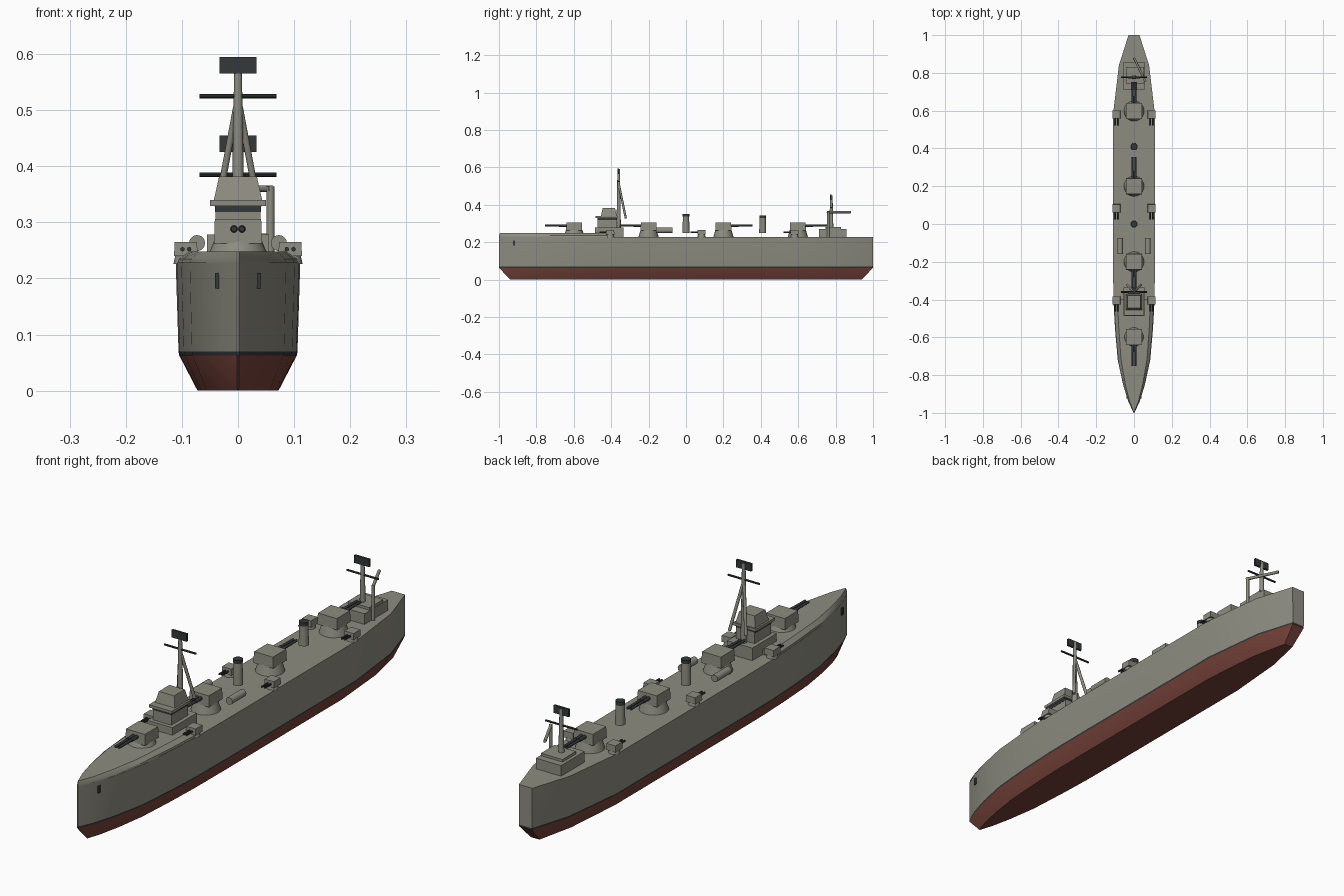
import bpy, bmesh, math
from mathutils import Vector

cube = bpy.data.objects.get("Cube")
if cube:
    bpy.data.objects.remove(cube, do_unlink=True)


def material(name, rgb):
    m = bpy.data.materials.new(name)
    m.use_nodes = True
    m.diffuse_color = (*rgb, 1)
    bsdf = next(n for n in m.node_tree.nodes if n.type == 'BSDF_PRINCIPLED')
    bsdf.inputs["Base Color"].default_value = (*rgb, 1)
    return m


GREY = material("warm_grey_paint", (0.27, 0.265, 0.22))
RED = material("red_antifouling", (0.18, 0.055, 0.042))
DARK = material("dark_gunmetal", (0.033, 0.04, 0.042))


def finish(name, bm, mats, smooth=0):
    bmesh.ops.recalc_face_normals(bm, faces=bm.faces)
    me = bpy.data.meshes.new(name)
    bm.to_mesh(me)
    bm.free()
    for m in mats:
        me.materials.append(m)
    ob = bpy.data.objects.new(name, me)
    bpy.context.collection.objects.link(ob)
    if smooth:
        bpy.ops.object.select_all(action='DESELECT')
        ob.select_set(True)
        bpy.context.view_layer.objects.active = ob
        bpy.ops.object.shade_smooth_by_angle(angle=math.radians(smooth))
    return ob


def box(name, x, y, z, mat=GREY, taper=1.0):
    """Box from (min, max) ranges; taper scales the top face."""
    bm = bmesh.new()
    bmesh.ops.create_cube(bm, size=1)
    for v in bm.verts:
        k = taper if v.co.z > 0 else 1
        v.co = Vector((sum(x) / 2 + v.co.x * k * (x[1] - x[0]),
                       sum(y) / 2 + v.co.y * k * (y[1] - y[0]),
                       z[0] if v.co.z < 0 else z[1]))
    return finish(name, bm, [mat])


def rod(name, a, b, r1, r2=None, mat=GREY, sides=12):
    """Round bar or cone from point a to point b."""
    a, b = Vector(a), Vector(b)
    d = b - a
    bm = bmesh.new()
    bmesh.ops.create_cone(bm, cap_ends=True, segments=sides, radius1=r1,
                          radius2=r1 if r2 is None else r2, depth=d.length)
    rot = d.to_track_quat('Z', 'Y')
    for v in bm.verts:
        v.co = rot @ v.co + (a + b) / 2
    return finish(name, bm, [mat], 40)


# Hull stations: (y, half width at deck)
STATIONS = [(-1, .002), (-.94, .03), (-.85, .058), (-.72, .086), (-.55, .101),
            (-.4, .109), (-.2, .111), (.2, .111), (.58, .111), (.84, .08), (1, .029)]


def loft(name, stations, levels, mats, pick, smooth):
    """Stack scaled outlines; levels hold (z, width scale, length scale)."""
    bm = bmesh.new()
    rings = []
    for z, kw, kl in levels:
        left = [bm.verts.new((w * kw, y * kl, z)) for y, w in stations]
        right = [bm.verts.new((-w * kw, y * kl, z)) for y, w in reversed(stations)]
        rings.append(left + right)
    n = len(rings[0])
    for i, (lo, hi) in enumerate(zip(rings, rings[1:])):
        for j in range(n):
            f = bm.faces.new((lo[j], lo[(j + 1) % n], hi[(j + 1) % n], hi[j]))
            f.material_index = pick(i)
    # Caps made of strips across the beam
    for ring, idx in ((rings[0], pick(0)), (rings[-1], pick(len(levels)))):
        for j in range(n // 2 - 1):
            f = bm.faces.new((ring[j], ring[j + 1], ring[n - 2 - j], ring[n - 1 - j]))
            f.material_index = idx
    return finish(name, bm, mats, smooth)


# Hull with red bottom, dark waterline and grey sides
loft("hull", STATIONS,
     [(0, .65, .94), (.063, .945, 1), (.07, .955, 1), (.228, 1, 1)],
     [RED, DARK, GREY], lambda i: min(i, 2), 35)

# Raised forecastle with sloping edges
fore = [s for s in STATIONS if s[0] <= -.4]
loft("forecastle", fore, [(.227, .99, 1), (.235, .97, 1), (.248, .8, .995)],
     [GREY], lambda i: 0, 30)

# Anchors
for side in (-1, 1):
    box("anchor", sorted((side * .033, side * .041)), (-.925, -.913), (.182, .21), DARK)


# Main turrets with twin barrels
def turret(y, d, base):
    rod("barbette", (0, y, base), (0, y, .266), .054, .043, sides=20)
    box("turret_house", (-.043, .043), (y - .043, y + .043), (.262, .306), taper=.96)
    for x in (-.007, .007):
        rod("gun_barrel", (x, y + d * .04, .288), (x, y + d * .155, .288), .006, .005, DARK)
        rod("barrel_sleeve", (x, y + d * .04, .288), (x, y + d * .08, .288), .007, mat=DARK)


for y, d, base in ((-.598, -1, .24), (-.2, -1, .227), (.2, 1, .227), (.598, 1, .227)):
    turret(y, d, base)

# Secondary gun mounts along both sides
for side in (-1, 1):
    for y in (-.405, .083, .58):
        x = side * .093
        rod("mount_base", (x, y, .226), (x, y, .245), .022, .018)
        box("mount_shield", (x - .021, x + .021), (y - .022, y + .022), (.24, .265), taper=.95)
        for dx in (-.006, .006):
            rod("small_barrel", (x + dx, y - .02, .252), (x + dx, y - .058, .252),
                .004, mat=DARK, sides=8)

# Torpedo tubes
for side in (-1, 1):
    rod("torpedo_tube", (side * .073, -.16, .263), (side * .073, -.073, .263), .0145)

# Bridge tiers
box("bridge_base", (-.055, .055), (-.487, -.335), (.228, .278))
box("bridge_body", (-.04, .04), (-.472, -.37), (.27, .322))
box("bridge_windows", (-.041, .041), (-.474, -.37), (.318, .331), DARK)
box("bridge_roof", (-.05, .05), (-.484, -.365), (.329, .34))
box("director_house", (-.043, .043), (-.455, -.37), (.34, .382), taper=.78)


# Masts with yard and radar panel
def mast(name, y, base, top, r):
    rod(name + "_pole", (0, y, base), (0, y, top - .005), r, r * .55)
    rod(name + "_yard", (-.069, y, top - .07), (.069, y, top - .07), .004, mat=DARK, sides=8)
    box(name + "_radar", (-.033, .033), (y - .007, y + .002), (top - .03, top), DARK)


mast("foremast", -.36, .27, .595, .012)
mast("mainmast", .777, .23, .455, .012)
for side in (-1, 1):
    rod("mast_leg", (side * .036, -.322, .328), (side * .003, -.358, .505), .006)

# Funnels with dark caps
for y, top in ((0, .35), (.41, .342)):
    rod("funnel", (0, y, .25), (0, y, top - .012), .019, .0165, sides=16)
    rod("funnel_cap", (0, y, top - .014), (0, y, top), .0175, mat=DARK, sides=16)

# Aft deckhouse
box("aft_house", (-.055, .055), (.71, .857), (.228, .27))
box("aft_house_roof", (-.042, .052), (.745, .83), (.268, .28))

# Boat crane
rod("crane_post", (.058, .76, .228), (.058, .76, .364), .007)
rod("crane_boom", (.06, .755, .36), (0, .88, .36), .006)
